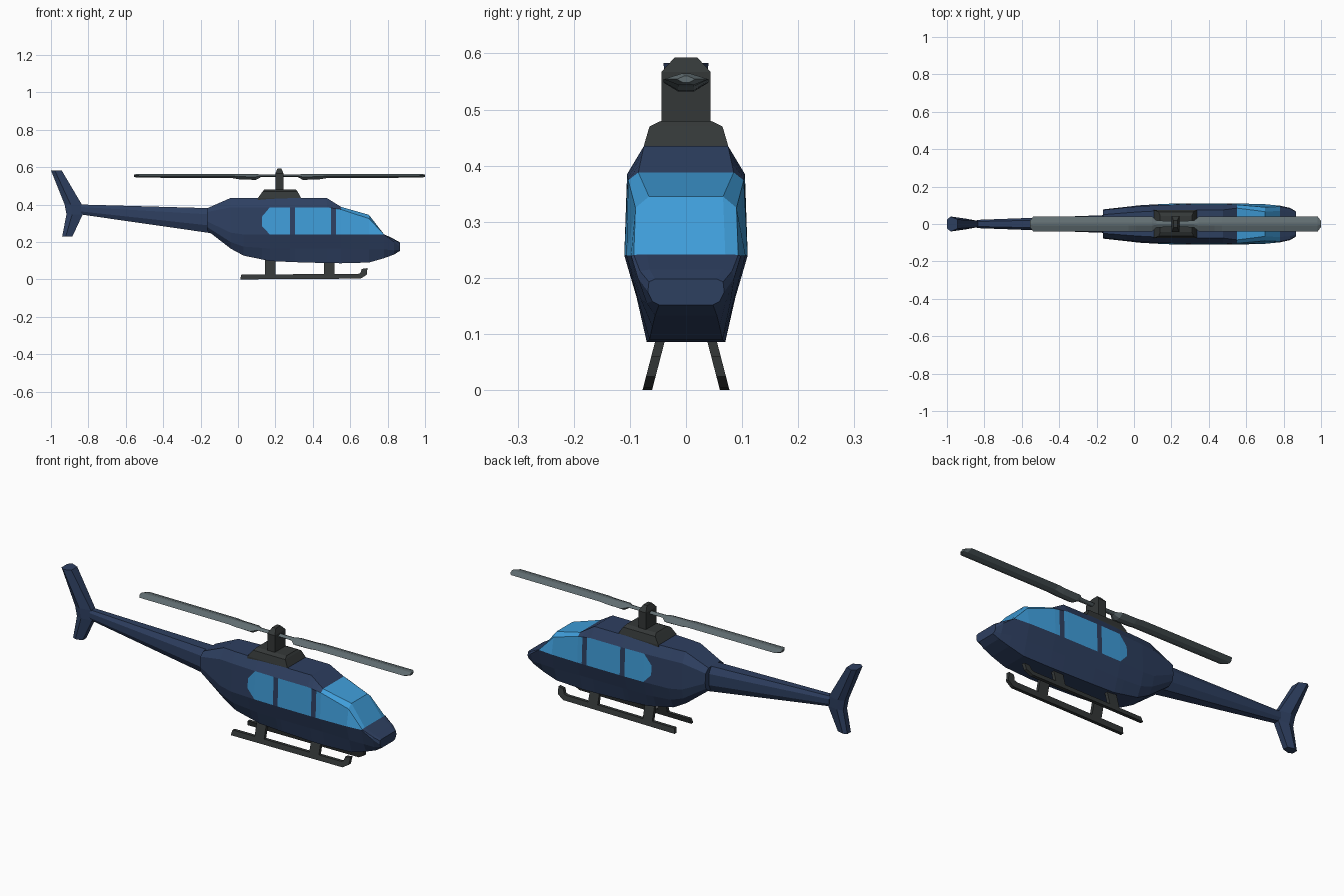
import bpy, bmesh
from mathutils import Vector

if "Cube" in bpy.data.objects:
    bpy.data.objects.remove(bpy.data.objects["Cube"])


def material(name, rgb):
    m = bpy.data.materials.new(name)
    m.diffuse_color = (*rgb, 1)
    m.use_nodes = True
    m.node_tree.nodes["Principled BSDF"].inputs["Base Color"].default_value = m.diffuse_color
    return m


BLUE = material("blue_paint", (0.027, 0.05, 0.118))
GLASS = material("blue_glass", (0.05, 0.34, 0.70))
DARK = material("dark_metal", (0.034, 0.039, 0.039))
BLADE = material("blade_grey", (0.12, 0.155, 0.167))


def loft(rings):
    """Skin equal-length closed rings and cap both ends."""
    bm = bmesh.new()
    vs = [[bm.verts.new(p) for p in r] for r in rings]
    n = len(vs[0])
    for a, b in zip(vs, vs[1:]):
        for i in range(n):
            j = (i + 1) % n
            bm.faces.new((a[i], a[j], b[j], b[i]))
    bm.faces.new(vs[0])
    bm.faces.new(vs[-1])
    bmesh.ops.recalc_face_normals(bm, faces=bm.faces)
    return bm


def finish(bm, name, *mats):
    me = bpy.data.meshes.new(name)
    bm.to_mesh(me)
    bm.free()
    for m in mats:
        me.materials.append(m)
    ob = bpy.data.objects.new(name, me)
    bpy.context.collection.objects.link(ob)
    return ob


def ring_x(x, half):
    """Symmetric cross-section at x from (y, z) points, bottom to top."""
    return [(x, y, z) for y, z in half] + [(x, -y, z) for y, z in reversed(half)]


# Fuselage: half sections from belly to roof
sections = [
    (-0.165, [(.05, .262), (.072, .28), (.078, .31), (.074, .36), (.05, .38)]),
    (-0.04, [(.055, .165), (.08, .20), (.092, .25), (.088, .385), (.06, .435)]),
    (0.03, [(.06, .127), (.083, .175), (.10, .24), (.094, .385), (.065, .435)]),
    (0.17, [(.065, .098), (.087, .165), (.108, .24), (.102, .385), (.072, .435)]),
    (0.30, [(.068, .092), (.088, .165), (.11, .24), (.105, .385), (.075, .435)]),
    (0.475, [(.07, .087), (.088, .165), (.11, .24), (.105, .385), (.075, .435)]),
    (0.55, [(.07, .086), (.088, .165), (.11, .24), (.103, .374), (.085, .388)]),
    (0.70, [(.065, .09), (.085, .16), (.106, .24), (.09, .325), (.066, .345)]),
    (0.78, [(.06, .113), (.08, .16), (.098, .24), (.093, .241), (.07, .242)]),
    (0.835, [(.055, .133), (.07, .155), (.086, .20), (.082, .212), (.065, .215)]),
    (0.865, [(.048, .152), (.06, .158), (.068, .175), (.066, .193), (.055, .198)]),
]
bm = loft([ring_x(x, h) for x, h in sections])


# Cut the window outlines into the fuselage
def cut(x, z, nx, nz, lo=-9, hi=9):
    faces = [f for f in bm.faces if lo < f.calc_center_median().x < hi]
    geom = set(faces) | {e for f in faces for e in f.edges} | {v for f in faces for v in f.verts}
    bmesh.ops.bisect_plane(bm, geom=list(geom), plane_co=(x, 0, z), plane_no=(nx, 0, nz), dist=1e-5)


PILLARS = [(0.278, 0.305), (0.497, 0.524)]
for x in (0.128, *PILLARS[0], *PILLARS[1]):
    cut(x, 0, 1, 0)
CORNERS = [(.128, .335, -.05, .042), (.128, .285, -.045, -.042)]
for c in CORNERS:
    cut(*c, 0.128, 0.17)

# Colour the faces inside the outlines as glass
for f in bm.faces:
    p = f.calc_center_median()
    if p.x > 0.128 and 0.2425 < p.z < 0.384:
        pillar = any(a < p.x < b for a, b in PILLARS)
        corner = p.x < 0.17 and any((p.x - x) * nx + (p.z - z) * nz > 0 for x, z, nx, nz in CORNERS)
        f.material_index = 0 if pillar or corner else 1
finish(bm, "fuselage", BLUE, GLASS)

# Tail boom
boom = [(-0.10, .05, .238, .376), (-0.165, .047, .25, .381), (-0.84, .022, .347, .40)]
finish(loft([ring_x(x, [(w * .6, b), (w, b + (t - b) * .3), (w, b + (t - b) * .75), (w * .6, t)])
             for x, w, b, t in boom]), "tail_boom", BLUE)

# Tail fin: six-sided sections from lower tip to upper tip
fin = [(-.94, -.885, .024, .23), (-.917, -.83, .026, .348), (-.927, -.835, .028, .40), (-1, -.943, .04, .583)]
finish(loft([[(r, w * .6, z), (r + (f - r) * .35, w, z), (f, w * .6, z),
              (f, -w * .6, z), (r + (f - r) * .35, -w, z), (r, -w * .6, z)]
             for r, f, w, z in fin]), "tail_fin", BLUE)


# Engine cowl and mast: stacked rectangles (x0, x1, half width, z)
def stack(name, layers, mat):
    finish(loft([[(a, -w, z), (b, -w, z), (b, w, z), (a, w, z)] for a, b, w, z in layers]), name, mat)


stack("engine_cowl", [(.105, .34, .075, .425), (.107, .337, .075, .436),
                      (.132, .318, .065, .470), (.14, .31, .044, .480)], DARK)
stack("rotor_mast", [(.20, .243, .044, .47), (.20, .243, .044, .567), (.211, .232, .02, .593)], DARK)

# Rotor blades: sections by radius (r, half chord, bottom, top)
CX = 0.2215
blade = [(0, .016, .546, .560), (.10, .018, .546, .560), (.125, .04, .532, .564),
         (.21, .04, .534, .564), (.25, .04, .541, .564), (.76, .04, .544, .564), (.7785, .016, .548, .560)]
for side, label in ((1, "front"), (-1, "rear")):
    rings = [ring_x(CX + side * r, [(w * .35, b), (w, b + (t - b) * .5), (w * .2, t)])
             for r, w, b, t in blade]
    finish(loft(rings), label + "_rotor_blade", BLADE)


# Landing skids and struts: side profiles leaning inwards
def leaning_plate(name, profile, side):
    rings = []
    for d in (-.0085, .0085):
        rings.append([(x, side * (.069 - .26 * z + d), max(z, 0)) for x, z in profile])
    finish(loft(rings), name, DARK)


skid = [(.012, 0), (.655, .004), (.688, .024), (.692, .06), (.662, .056), (.655, .034), (.64, .029), (.018, .026)]
for side, label in ((1, "left"), (-1, "right")):
    leaning_plate(label + "_skid", skid, side)
    for x, end in ((.145, "rear"), (.46, "front")):
        leaning_plate(f"{label}_{end}_strut", [(x, .02), (x + .055, .02), (x + .055, .12), (x, .12)], side)
